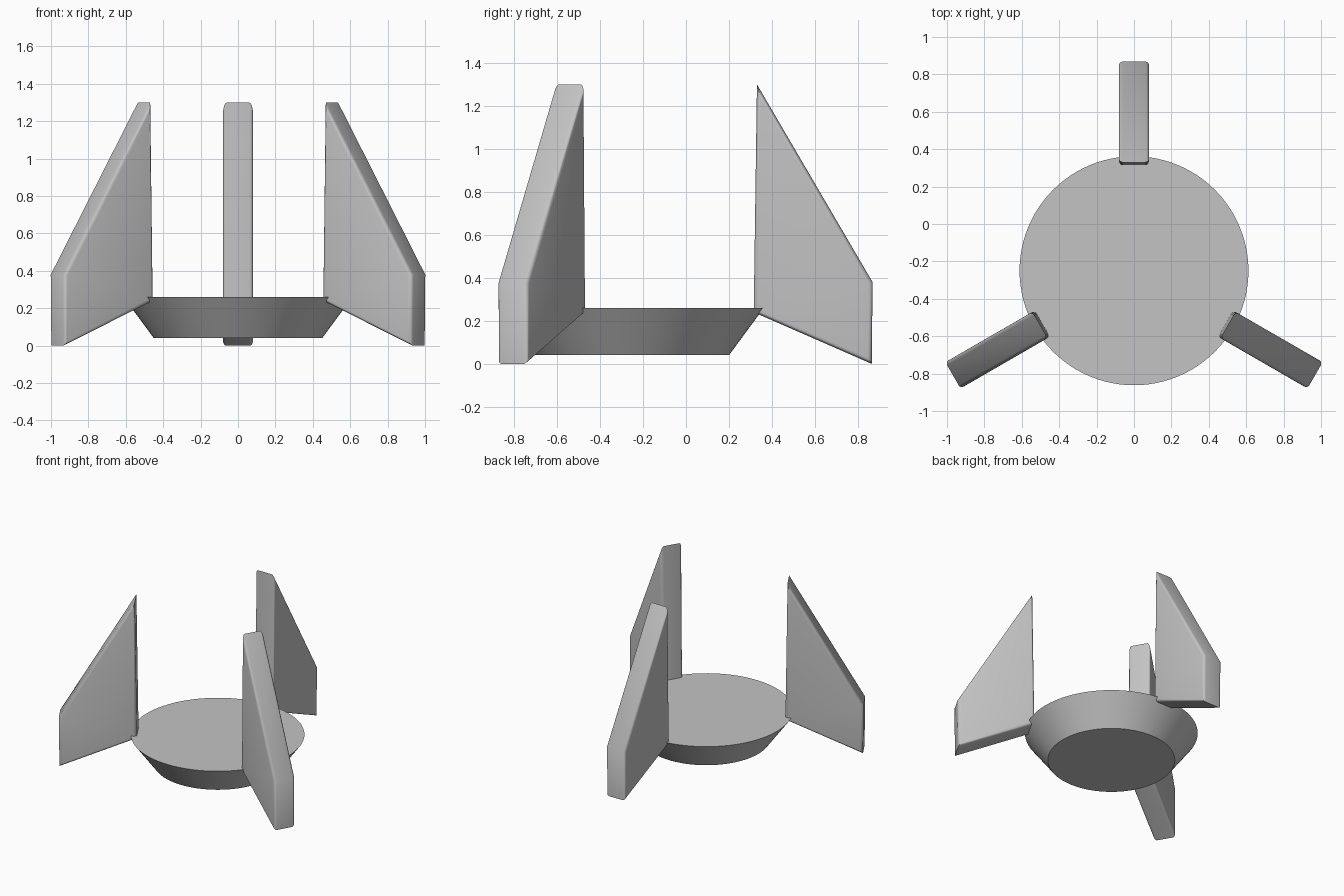
import bpy, bmesh, math
from mathutils import Matrix, Vector

cube = bpy.data.objects.get("Cube")
if cube:
    bpy.data.objects.remove(cube, do_unlink=True)

# Single plain grey
grey = bpy.data.materials.new("plain grey")
grey.use_nodes = True
colour = (0.55, 0.55, 0.55, 1)
grey.diffuse_color = colour
grey.node_tree.nodes["Principled BSDF"].inputs["Base Color"].default_value = colour

CENTRE = Vector((0, -0.25, 0))


def add_object(name, bm):
    bmesh.ops.recalc_face_normals(bm, faces=bm.faces)
    mesh = bpy.data.meshes.new(name)
    bm.to_mesh(mesh)
    bm.free()
    mesh.materials.append(grey)
    obj = bpy.data.objects.new(name, mesh)
    bpy.context.collection.objects.link(obj)
    bpy.ops.object.select_all(action='DESELECT')
    obj.select_set(True)
    bpy.context.view_layer.objects.active = obj
    bpy.ops.object.shade_smooth_by_angle(angle=math.radians(32))
    return obj


# Tapered round base
bm = bmesh.new()
bmesh.ops.create_cone(bm, cap_ends=True, segments=96, radius1=0.45, radius2=0.612,
                      depth=0.22, matrix=Matrix.Translation(CENTRE + Vector((0, 0, 0.15))))
add_object("base_dish", bm)

# Upright fins: side profile as (distance from base axis, height)
PROFILE = [(0.565, 0.24), (1.114, 0.0), (1.118, 0.38), (0.58, 1.3)]
HALF = 0.081


def add_fin(name, degrees):
    bm = bmesh.new()
    side = bm.faces.new([bm.verts.new((r, -HALF, z)) for r, z in PROFILE])
    moved = bmesh.ops.extrude_face_region(bm, geom=[side])["geom"]
    bmesh.ops.translate(bm, vec=(0, 2 * HALF, 0),
                        verts=[v for v in moved if isinstance(v, bmesh.types.BMVert)])
    # Round the long edges where the flat sides meet the rim
    rim = [e for e in bm.edges if abs(e.verts[0].co.y - e.verts[1].co.y) < HALF]
    bmesh.ops.bevel(bm, geom=rim, offset=0.02, segments=4, profile=0.5, affect='EDGES')
    bmesh.ops.transform(bm, verts=bm.verts, matrix=Matrix.Translation(CENTRE)
                        @ Matrix.Rotation(math.radians(degrees), 4, 'Z'))
    add_object(name, bm)


for name, degrees in (("back_fin", 90), ("right_fin", 210), ("left_fin", 330)):
    add_fin(name, degrees)
